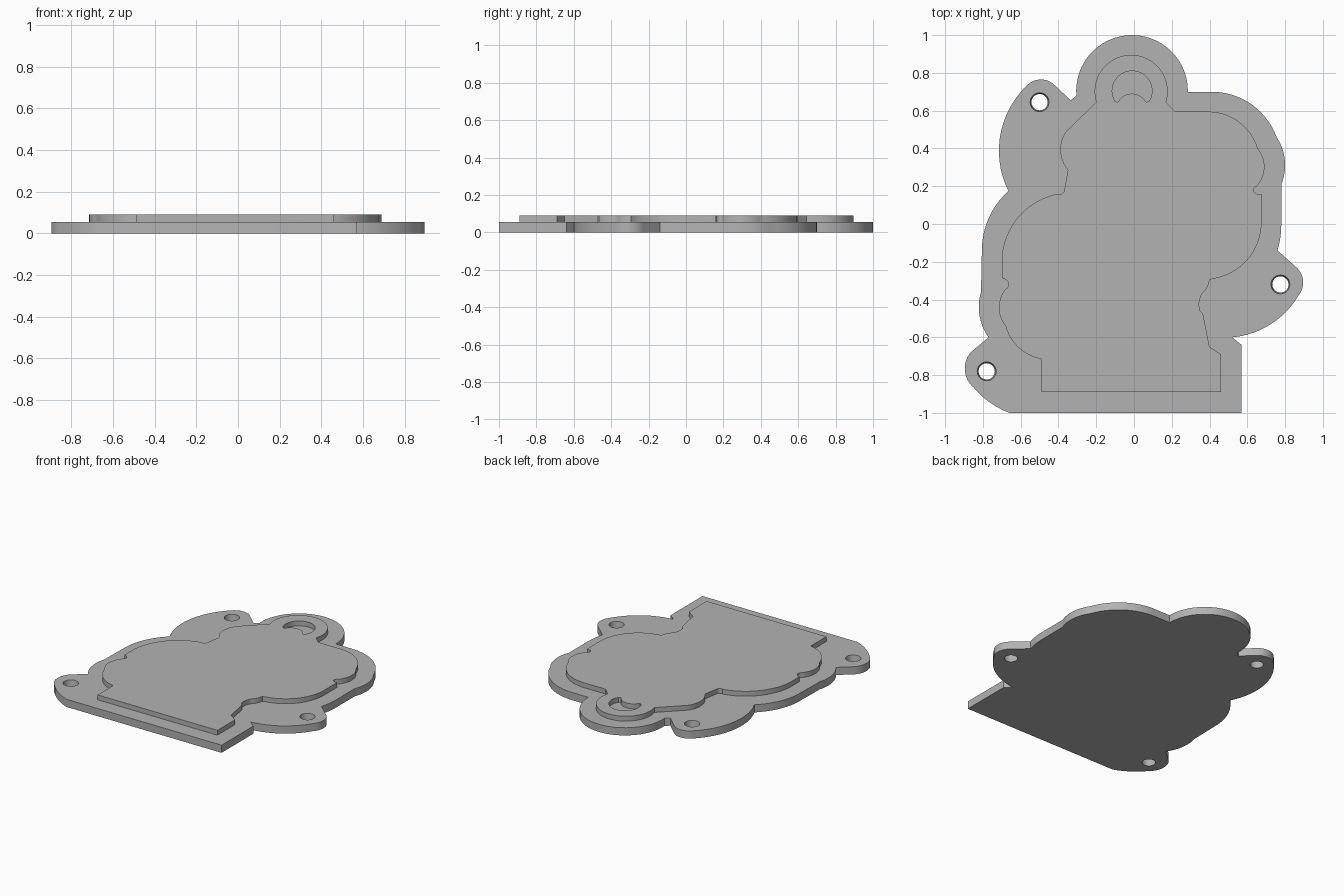
import bpy
import bmesh
import math
from mathutils import Vector

cube = bpy.data.objects.get("Cube")
if cube:
    bpy.data.objects.remove(cube, do_unlink=True)

BASE_TOP = 0.055
RAISED_TOP = 0.09
HOLE_RADIUS = 0.05
HOLE_TAPER = 0.86

grey = bpy.data.materials.new("plain grey")
grey.use_nodes = True
colour = (0.45, 0.45, 0.45, 1)
grey.diffuse_color = colour
grey.node_tree.nodes["Principled BSDF"].inputs["Base Color"].default_value = colour


def circle_centre(a, b, c):
    """Centre of the circle through three points."""
    d = 2 * (a.x * (b.y - c.y) + b.x * (c.y - a.y) + c.x * (a.y - b.y))
    aa, bb, cc = a.length_squared, b.length_squared, c.length_squared
    x = (aa * (b.y - c.y) + bb * (c.y - a.y) + cc * (a.y - b.y)) / d
    y = (aa * (c.x - b.x) + bb * (a.x - c.x) + cc * (b.x - a.x)) / d
    return Vector((x, y))


def arc_points(start, via, end):
    """Points after start, along the arc through via, up to end."""
    centre = circle_centre(start, via, end)
    radius = (start - centre).length
    first, middle, last = (math.atan2(p.y - centre.y, p.x - centre.x)
                           for p in (start, via, end))
    sweep = (last - first) % math.tau
    if (middle - first) % math.tau > sweep:
        sweep -= math.tau
    steps = max(3, math.ceil(abs(sweep) / math.radians(5)))
    return [centre + radius * Vector((math.cos(first + sweep * i / steps),
                                      math.sin(first + sweep * i / steps)))
            for i in range(1, steps + 1)]


def outline(*path):
    """Closed path in hundredths: a pair is a corner, four numbers are an arc."""
    points = []
    for item in path:
        values = [v / 100 for v in item]
        if len(values) == 2:
            points.append(Vector(values))
        else:
            points += arc_points(points[-1], Vector(values[:2]), Vector(values[2:]))
    return points


def ring(centre, radius, sides=32):
    return [Vector(centre) + radius * Vector((math.cos(math.tau * i / sides),
                                              math.sin(math.tau * i / sides)))
            for i in range(sides)]


def make_plate(name, loops, bottom, top):
    """Fill the first loop, leaving the others open, and give it thickness."""
    curve = bpy.data.curves.new(name + " profile", "CURVE")
    curve.dimensions = "2D"
    curve.fill_mode = "BOTH"
    curve.extrude = (top - bottom) / 2
    for loop in loops:
        spline = curve.splines.new("POLY")
        spline.points.add(len(loop) - 1)
        for point, position in zip(spline.points, loop):
            point.co = (position.x, position.y, 0, 1)
        spline.use_cyclic_u = True
    helper = bpy.data.objects.new(name + " profile", curve)
    bpy.context.collection.objects.link(helper)
    bpy.context.view_layer.update()
    graph = bpy.context.evaluated_depsgraph_get()
    mesh = bpy.data.meshes.new_from_object(helper.evaluated_get(graph))
    bpy.data.objects.remove(helper, do_unlink=True)
    bpy.data.curves.remove(curve)

    bm = bmesh.new()
    bm.from_mesh(mesh)
    bmesh.ops.remove_doubles(bm, verts=bm.verts, dist=0.0001)
    bmesh.ops.translate(bm, verts=bm.verts, vec=(0, 0, (top + bottom) / 2))
    bmesh.ops.recalc_face_normals(bm, faces=bm.faces)
    bm.to_mesh(mesh)
    bm.free()
    mesh.name = name
    mesh.materials.clear()
    mesh.materials.append(grey)

    plate = bpy.data.objects.new(name, mesh)
    bpy.context.collection.objects.link(plate)
    bpy.ops.object.select_all(action="DESELECT")
    plate.select_set(True)
    bpy.context.view_layer.objects.active = plate
    bpy.ops.object.shade_smooth_by_angle(angle=math.radians(25))
    return plate


# Base plate with three rounded mounting ears
base_outline = outline(
    (57, -100), (57, -64), (52, -60), (74, -52, 87, -38), (89.5, -30, 86, -23),
    (76, -14), (77.5, -7, 78, 0), (78, 21), (80, 31, 75.5, 46),
    (64, 62, 40, 70), (28.5, 70), (-1, 100, -30.5, 68), (-33.5, 65.5),
    (-42, 73.5), (-49, 76.5, -56, 74), (-71.5, 40, -66.5, 17.5),
    (-77, 3, -80.5, -12), (-81, -36), (-82, -47, -77, -60),
    (-86.5, -68), (-89.5, -78, -85, -86.5), (-77, -94, -66, -100))
hole_centres = [(-0.5, 0.645), (0.775, -0.32), (-0.78, -0.78)]
holes = [ring(centre, HOLE_RADIUS) for centre in hole_centres]
base = make_plate("base_plate", [base_outline] + holes, 0, BASE_TOP)

# Mounting holes narrow slightly towards the underside
for vertex in base.data.vertices:
    for centre in map(Vector, hole_centres):
        offset = vertex.co.xy - centre
        if vertex.co.z < BASE_TOP / 2 and offset.length < HOLE_RADIUS * 1.1:
            vertex.co.xy = centre + offset * HOLE_TAPER

# Raised panel with a crescent recess in its top lobe
panel_outline = outline(
    (46, -89), (46, -69), (40, -65), (36.5, -47.5), (35, -46),
    (34.5, -42, 36, -37), (38.5, -34, 40, -29.5), (42, -29),
    (60, -19, 67.5, 0), (67.5, 16), (65, 16), (63.5, 17.5, 65, 20),
    (69, 29, 65.5, 40), (57, 53, 40, 59.5), (22, 59.5), (17, 64.5),
    (-1, 89.5, -20, 64.5), (-36, 49), (-39, 39, -35, 28.5),
    (-36.5, 20), (-37, 18), (-37.5, 16.5, -40, 16), (-61, 4, -70, -18),
    (-70, -28.5), (-69, -29), (-66.5, -31.5, -68, -34.5),
    (-71.5, -44, -68, -54), (-60.5, -66, -49, -71.5), (-49, -89))
crescent = outline((6.5, 64.5), (8, 65), (-1, 81, -10, 65), (-8.5, 64.5),
                   (-1, 69, 6, 65))
make_plate("raised_panel", [panel_outline, crescent], BASE_TOP, RAISED_TOP)
